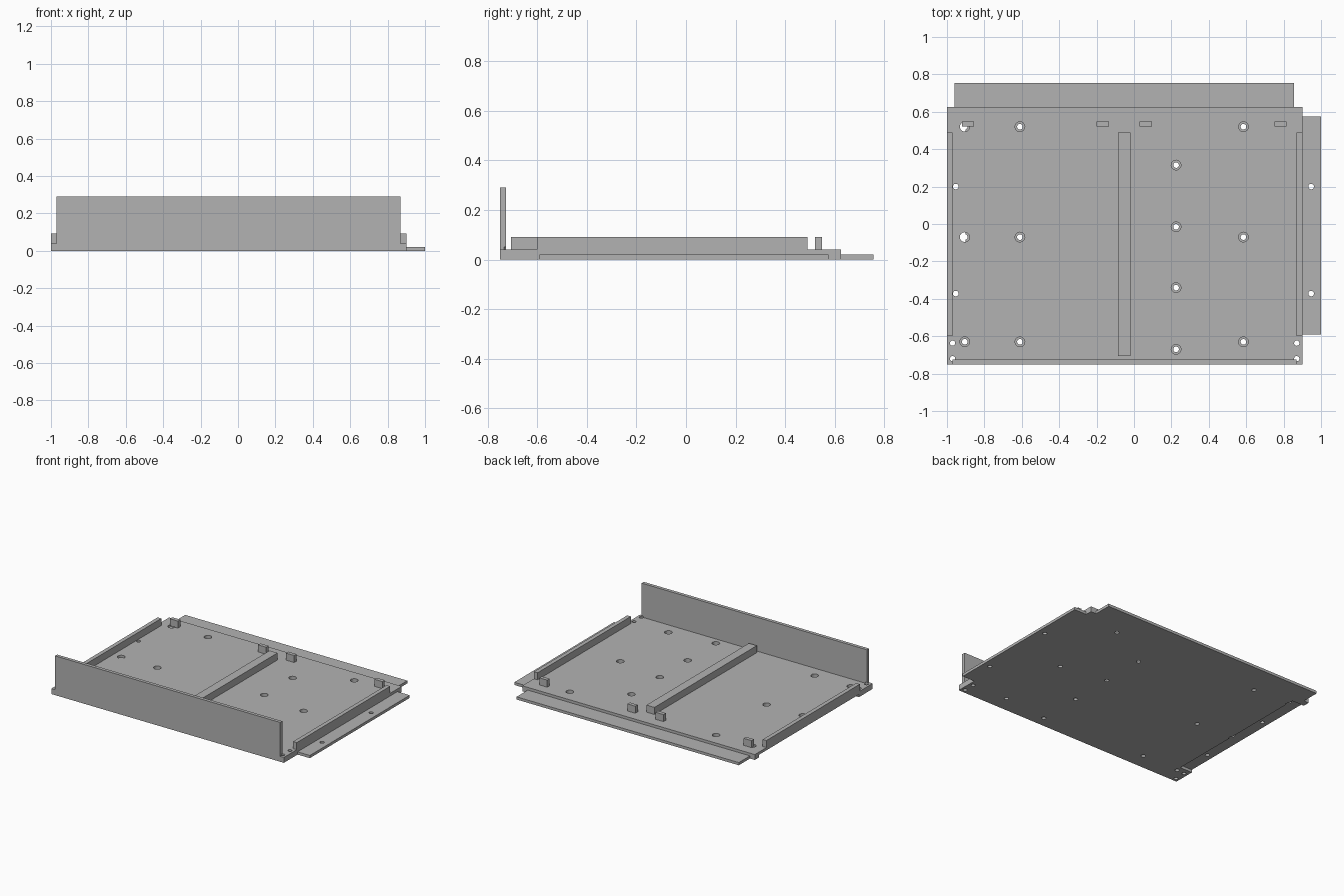
import bpy
import bmesh
from mathutils import Matrix, Vector

old = bpy.data.objects.get("Cube")
if old:
    bpy.data.objects.remove(old, do_unlink=True)

grey = bpy.data.materials.new("plain grey")
grey.use_nodes = True
colour = (0.45, 0.45, 0.45, 1)
grey.diffuse_color = colour
grey.node_tree.nodes["Principled BSDF"].inputs["Base Color"].default_value = colour


def finish(bm, name):
    mesh = bpy.data.meshes.new(name)
    bm.to_mesh(mesh)
    bm.free()
    mesh.materials.append(grey)
    obj = bpy.data.objects.new(name, mesh)
    bpy.context.collection.objects.link(obj)
    return obj


def box(name, x, y, z):
    """Box from its (low, high) span along each axis."""
    bm = bmesh.new()
    spans = (x, y, z)
    centre = Vector([(a + b) / 2 for a, b in spans])
    size = [b - a for a, b in spans]
    bmesh.ops.create_cube(bm, size=1, matrix=Matrix.Translation(centre) @ Matrix.Diagonal((*size, 1)))
    return finish(bm, name)


def cylinders(name, points, radius, low, high):
    """Upright cylinders at the given points, in one mesh."""
    bm = bmesh.new()
    for x, y in points:
        bmesh.ops.create_cone(bm, cap_ends=True, segments=32, radius1=radius, radius2=radius,
                              depth=high - low, matrix=Matrix.Translation((x, y, (low + high) / 2)))
    return finish(bm, name)


def cut(obj, *cutters):
    for cutter in cutters:
        mod = obj.modifiers.new(cutter.name, "BOOLEAN")
        mod.operation = "DIFFERENCE"
        mod.solver = "EXACT"
        mod.object = cutter
        cutter.hide_render = True
        cutter.hide_set(True)


TOP = 0.04      # floor height
LIP = 0.02      # lap joint height
RAIL = 0.092    # rail and tab height

# Floor plate and the flanges that lap under neighbouring plates
plate = box("base_plate", (-1, 0.9), (-0.75, 0.625), (0, TOP))
side_flange = box("side_flange", (0.9, 1), (-0.59, 0.575), (0, LIP))
box("back_flange", (-0.96, 0.855), (0.625, 0.755), (0, LIP))

# Front wall
wall = box("front_wall", (-0.97, 0.87), (-0.75, -0.725), (TOP, 0.29))

# Side rails and middle rib
box("right_rail", (-1, -0.97), (-0.6, 0.49), (TOP, RAIL))
box("left_rail", (0.87, 0.9), (-0.6, 0.49), (TOP, RAIL))
box("middle_rib", (-0.085, -0.02), (-0.705, 0.49), (TOP, RAIL))

# Stop tabs along the back
for i, x in enumerate((-0.92, -0.2, 0.03, 0.75)):
    box(f"back_tab_{i + 1}", (x, x + 0.065), (0.52, 0.548), (TOP, RAIL))

# Counterbored screw holes
screws = [(x, y) for x in (-0.905, -0.61, 0.585) for y in (0.52, -0.07, -0.63)]
screws += [(0.225, y) for y in (0.315, -0.015, -0.34, -0.67)]
bores = cylinders("counterbore_cutter", screws, 0.026, 0.015, 0.1)
shafts = cylinders("screw_hole_cutter", screws, 0.015, -0.05, 0.1)

# Small holes in the lap joint and the front corners
lap = cylinders("lap_hole_cutter", [(x, y) for x in (-0.953, 0.947) for y in (0.2, -0.372)],
                0.015, -0.05, 0.1)
corner = cylinders("corner_hole_cutter", [(x, y) for x in (-0.97, 0.87) for y in (-0.637, -0.72)],
                   0.014, -0.05, 0.05)

# Underside recess that receives a neighbouring side flange
recess = box("recess_cutter", (-1.1, -0.9), (-0.59, 0.575), (-0.1, LIP))

cut(plate, recess, bores, shafts, lap, corner)
cut(side_flange, lap)
cut(wall, corner)
